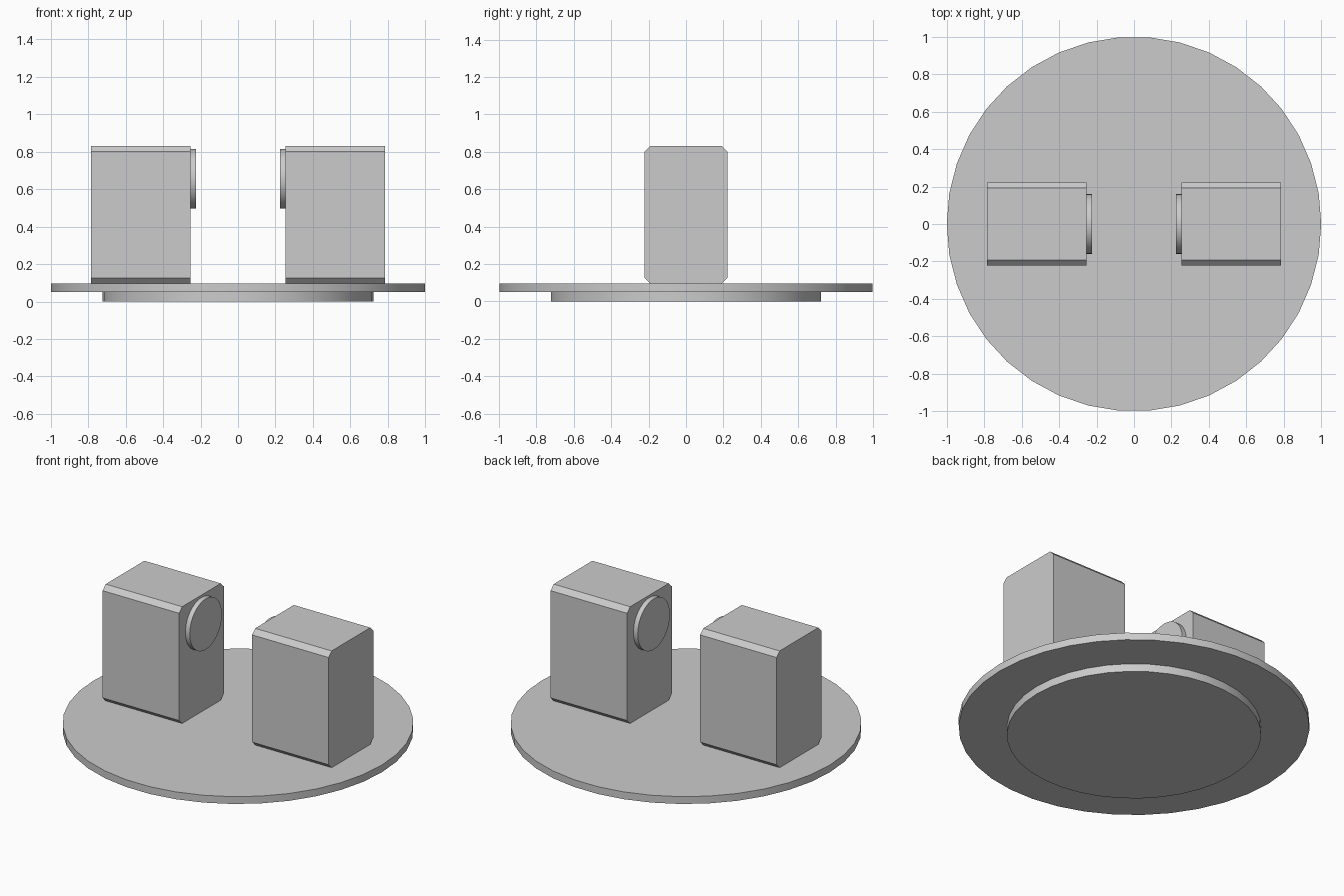
import bpy, bmesh, math
from mathutils import Matrix

if "Cube" in bpy.data.objects:
    bpy.data.objects.remove(bpy.data.objects["Cube"], do_unlink=True)

GREY = (0.6, 0.6, 0.6, 1)
grey = bpy.data.materials.new("plain_grey")
grey.use_nodes = True
grey.diffuse_color = GREY
grey.node_tree.nodes["Principled BSDF"].inputs["Base Color"].default_value = GREY


def add_object(name, bm):
    mesh = bpy.data.meshes.new(name)
    bmesh.ops.recalc_face_normals(bm, faces=bm.faces[:])
    bm.to_mesh(mesh)
    bm.free()
    mesh.materials.append(grey)
    obj = bpy.data.objects.new(name, mesh)
    bpy.context.collection.objects.link(obj)
    return obj


def disc(name, radius, depth, centre, turn):
    bm = bmesh.new()
    bmesh.ops.create_cone(bm, cap_ends=True, segments=38, radius1=radius,
                          radius2=radius, depth=depth,
                          matrix=Matrix.Translation(centre) @ turn)
    obj = add_object(name, bm)
    bpy.ops.object.select_all(action='DESELECT')
    obj.select_set(True)
    bpy.context.view_layer.objects.active = obj
    bpy.ops.object.shade_smooth_by_angle(angle=math.radians(30))


def block(name, x0, x1, half, z0, z1, cut):
    # Chamfered outline in the y-z plane, extruded along x
    outline = []
    for sy, z, sz in ((1, z0, 1), (1, z1, -1), (-1, z1, -1), (-1, z0, 1)):
        corner = [(sy * (half - cut), z), (sy * half, z + sz * cut)]
        outline += corner if sy * sz > 0 else corner[::-1]
    bm = bmesh.new()
    face = bm.faces.new([bm.verts.new((x0, y, z)) for y, z in outline])
    new = bmesh.ops.extrude_face_region(bm, geom=[face])["geom"]
    bmesh.ops.translate(bm, vec=(x1 - x0, 0, 0),
                        verts=[v for v in new if isinstance(v, bmesh.types.BMVert)])
    add_object(name, bm)


# Round stand: wide plate on a narrower foot
flat = Matrix.Rotation(math.pi / 2, 4, 'Z')
sideways = Matrix.Rotation(math.pi / 2, 4, 'Y')
disc("foot_disc", 0.725, 0.05, (0, 0, 0.025), flat)
disc("base_plate", 1.0, 0.046, (0, 0, 0.073), flat)

# Two facing blocks, each with a round pad on the inner side
for side, s in (("left", 1), ("right", -1)):
    block(side + "_block", s * 0.254, s * 0.786, 0.222, 0.096, 0.83, 0.03)
    disc(side + "_pad", 0.16, 0.032, (s * 0.24, 0, 0.655), sideways)
